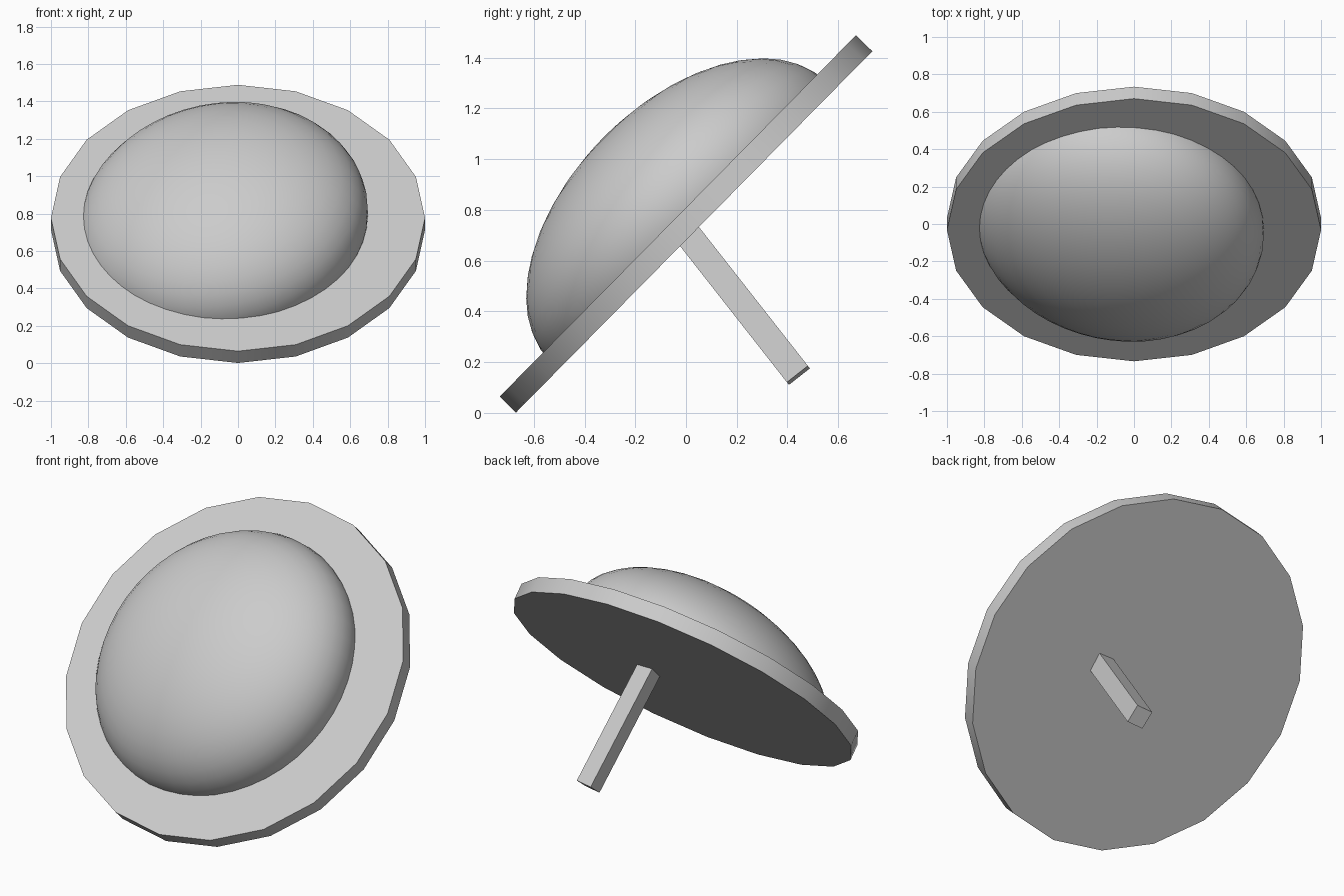
import bpy, bmesh, math
from mathutils import Matrix, Vector

if "Cube" in bpy.data.objects:
    bpy.data.objects.remove(bpy.data.objects["Cube"])

# Shared tilted frame: local z is the disc normal, facing front and up
FRAME = Matrix.Translation((0, 0, 0.745)) @ Matrix.Rotation(math.radians(45.4), 4, 'X')


def make_object(name, bm, smooth):
    mesh = bpy.data.meshes.new(name)
    bmesh.ops.recalc_face_normals(bm, faces=bm.faces)
    bm.to_mesh(mesh)
    bm.free()
    obj = bpy.data.objects.new(name, mesh)
    bpy.context.collection.objects.link(obj)
    if smooth:
        bpy.ops.object.select_all(action='DESELECT')
        obj.select_set(True)
        bpy.context.view_layer.objects.active = obj
        bpy.ops.object.shade_smooth_by_angle(angle=math.radians(30))
    return obj


# Twenty-sided base disc
bm = bmesh.new()
bmesh.ops.create_cone(bm, cap_ends=True, segments=20, radius1=1, radius2=1,
                      depth=0.09, matrix=FRAME)
make_object("disc", bm, True)

# Flattened dome, leaning slightly sideways and trimmed inside the disc
bm = bmesh.new()
bmesh.ops.create_uvsphere(
    bm, u_segments=48, v_segments=24, radius=1,
    matrix=Matrix.Translation((-0.08, 0.013, 0)) @ Matrix.Rotation(-0.16, 4, 'Y')
    @ Matrix.Diagonal((0.782, 0.775, 0.46, 1)))
bmesh.ops.bisect_plane(bm, geom=bm.verts[:] + bm.edges[:] + bm.faces[:],
                       plane_co=(0, 0, 0), plane_no=(0, 0, 1), clear_inner=True)
bmesh.ops.holes_fill(bm, edges=[e for e in bm.edges if e.is_boundary])
bm.transform(FRAME)
make_object("dome", bm, True)

# Square stem, off centre on the underside
top, tip = Vector((0.235, 0.01, 0.70)), Vector((0.33, 0.443, 0.148))
top += (top - tip).normalized() * 0.03
axis = (tip - top).normalized()
side = Vector((1, 0, 0))
side = (side - axis * side.dot(axis)).normalized()
rot = Matrix((side, axis.cross(side), axis)).transposed().to_4x4()
bm = bmesh.new()
bmesh.ops.create_cube(
    bm, size=1, matrix=Matrix.Translation((top + tip) / 2) @ rot
    @ Matrix.Diagonal((0.097, 0.105, (tip - top).length, 1)))
make_object("stem", bm, False)
